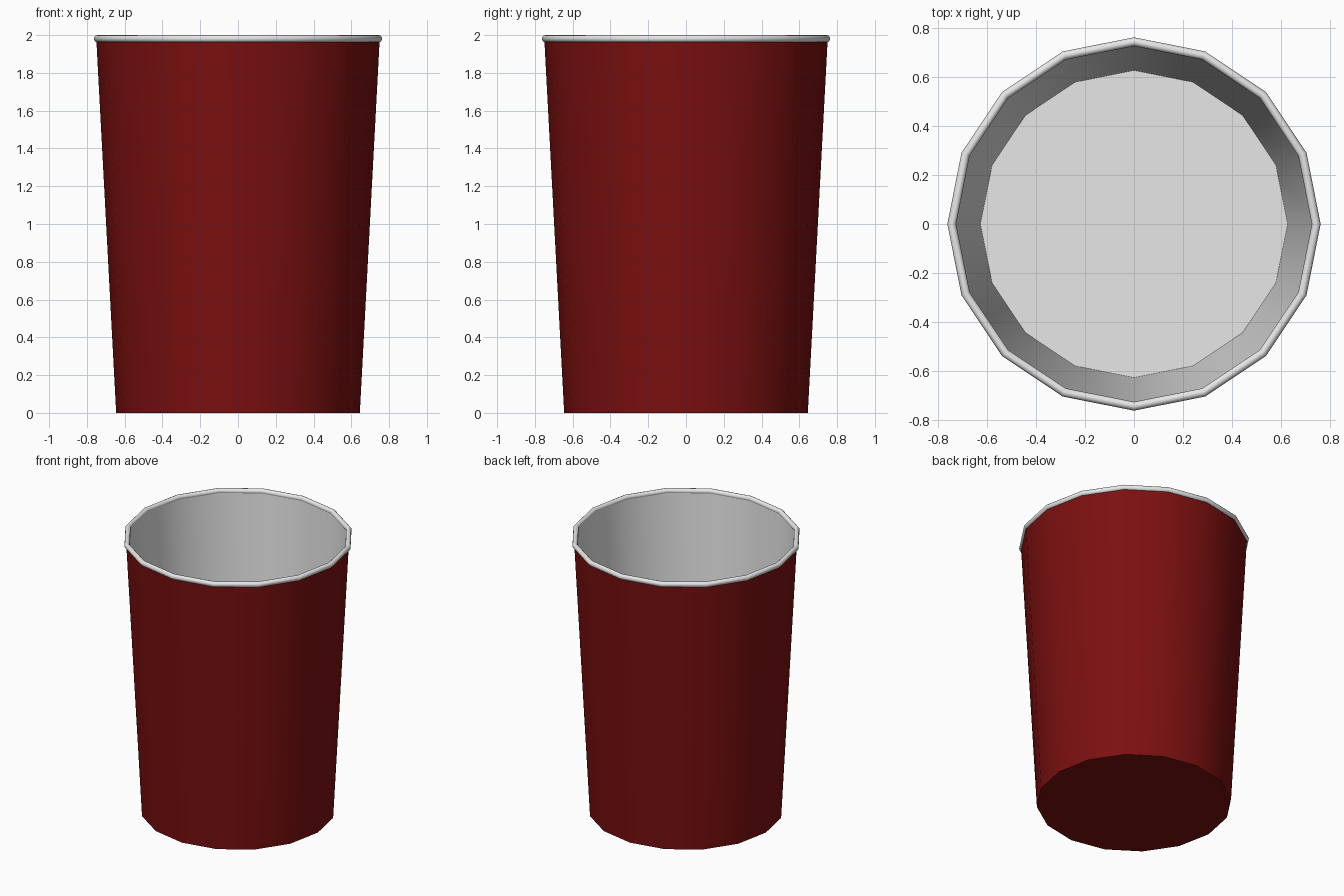
import bpy, bmesh, math

if "Cube" in bpy.data.objects:
    bpy.data.objects.remove(bpy.data.objects["Cube"])

SIDES = 16


def material(name, rgb):
    m = bpy.data.materials.new(name)
    m.diffuse_color = (*rgb, 1.0)
    m.use_nodes = True
    m.node_tree.nodes["Principled BSDF"].inputs["Base Color"].default_value = m.diffuse_color
    return m


def lathe(name, profile, mat, closed=False):
    """Spin (radius, z) points around z; radius 0 makes a pole."""
    bm = bmesh.new()
    rings = []
    for r, z in profile:
        if r == 0:
            rings.append([bm.verts.new((0, 0, z))] * SIDES)
        else:
            rings.append([bm.verts.new((r * math.cos(math.tau * i / SIDES),
                                        r * math.sin(math.tau * i / SIDES), z))
                          for i in range(SIDES)])
    pairs = list(zip(rings, rings[1:]))
    if closed:
        pairs.append((rings[-1], rings[0]))
    for a, b in pairs:
        for i in range(SIDES):
            j = (i + 1) % SIDES
            quad = list(dict.fromkeys((a[i], a[j], b[j], b[i])))
            bm.faces.new(quad)
    mesh = bpy.data.meshes.new(name)
    bm.to_mesh(mesh)
    bm.free()
    mesh.materials.append(mat)
    obj = bpy.data.objects.new(name, mesh)
    bpy.context.collection.objects.link(obj)
    bpy.ops.object.select_all(action='DESELECT')
    obj.select_set(True)
    bpy.context.view_layer.objects.active = obj
    bpy.ops.object.shade_smooth_by_angle(angle=math.radians(35))
    return obj


red = material("deep_red", (0.2, 0.005, 0.005))
white = material("off_white", (0.8, 0.8, 0.8))

# Outer shell: base disc and tapered wall
lathe("outer_shell", [(0, 0), (0.645, 0), (0.75, 1.975)], red)

# Inner lining: wall going down to the floor disc
lathe("inner_lining", [(0.73, 1.985), (0.628, 0.02), (0, 0.02)], white)

# Rolled lip: small rounded ring around the mouth
lip = [(0.745 + 0.018 * math.cos(math.tau * k / 12),
        1.981 + 0.019 * math.sin(math.tau * k / 12)) for k in range(12)]
lathe("rolled_lip", lip, white, closed=True)
